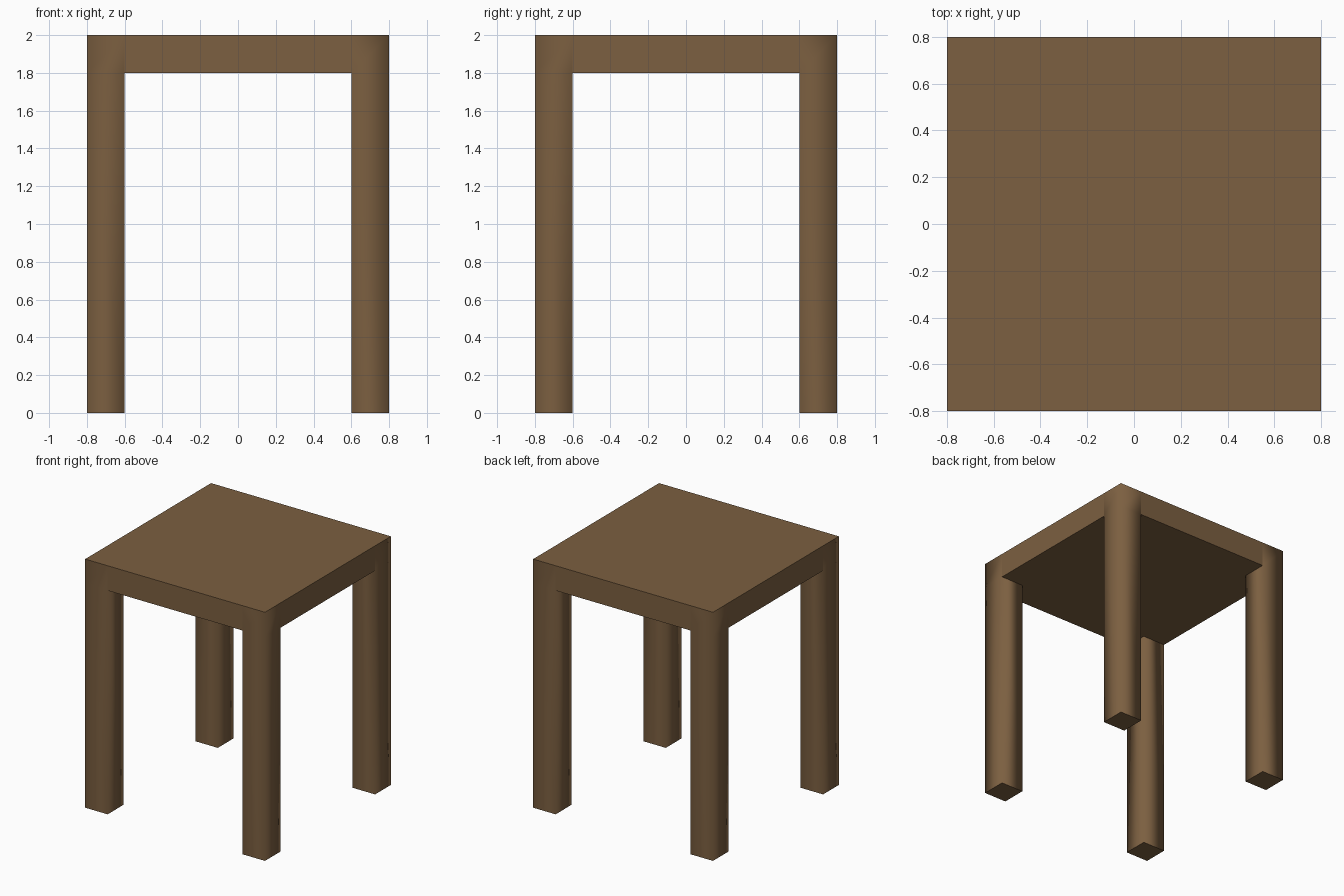
import bpy
import bmesh

cube = bpy.data.objects.get("Cube")
if cube:
    bpy.data.objects.remove(cube, do_unlink=True)

HALF, INNER = 0.8, 0.6          # outer edge and inner side of the legs
TOP, UNDER = 2.0, 1.8           # thickness of the seat

wood = bpy.data.materials.new("brown wood")
wood.use_nodes = True
colour = (0.2, 0.115, 0.052, 1)
wood.diffuse_color = colour
wood.node_tree.nodes["Principled BSDF"].inputs["Base Color"].default_value = colour

bm = bmesh.new()

# Seat underside: a grid with a square cell in each corner
bmesh.ops.create_grid(bm, x_segments=3, y_segments=3, size=HALF)
for v in bm.verts:
    v.co.x = HALF * round(v.co.x / HALF) if abs(v.co.x) > 0.5 else INNER * (1 if v.co.x > 0 else -1)
    v.co.y = HALF * round(v.co.y / HALF) if abs(v.co.y) > 0.5 else INNER * (1 if v.co.y > 0 else -1)
    v.co.z = UNDER

# Seat: raise a copy of the grid to the top
base = list(bm.faces)
raised = bmesh.ops.extrude_face_region(bm, geom=base, use_keep_orig=True)
for v in raised["geom"]:
    if isinstance(v, bmesh.types.BMVert):
        v.co.z = TOP

# Legs: pull the four corner cells down to the floor
corners = [f for f in bm.faces
           if abs(f.normal.z) > 0.5
           and f.calc_center_median().z < TOP - 0.1
           and min(abs(f.calc_center_median().x), abs(f.calc_center_median().y)) > INNER]
legs = bmesh.ops.extrude_discrete_faces(bm, faces=corners)
for f in legs["faces"]:
    for v in f.verts:
        v.co.z = 0
bmesh.ops.remove_doubles(bm, verts=bm.verts, dist=0.001)
bmesh.ops.recalc_face_normals(bm, faces=bm.faces)

# Soft upright leg edges; crisp seat, underside and feet
for f in bm.faces:
    f.smooth = True
for e in bm.edges:
    a, b = (v.co for v in e.verts)
    upright = abs(a.z - b.z) > 0.01
    if upright:
        in_seat = min(a.z, b.z) > UNDER - 0.01
        at_corner = abs(a.x) > 0.7 and abs(a.y) > 0.7
        e.smooth = not (in_seat and not at_corner)
    else:
        e.smooth = e.calc_face_angle(0) < 0.5

mesh = bpy.data.meshes.new("stool")
bm.to_mesh(mesh)
bm.free()
mesh.materials.append(wood)
stool = bpy.data.objects.new("stool", mesh)
bpy.context.collection.objects.link(stool)
